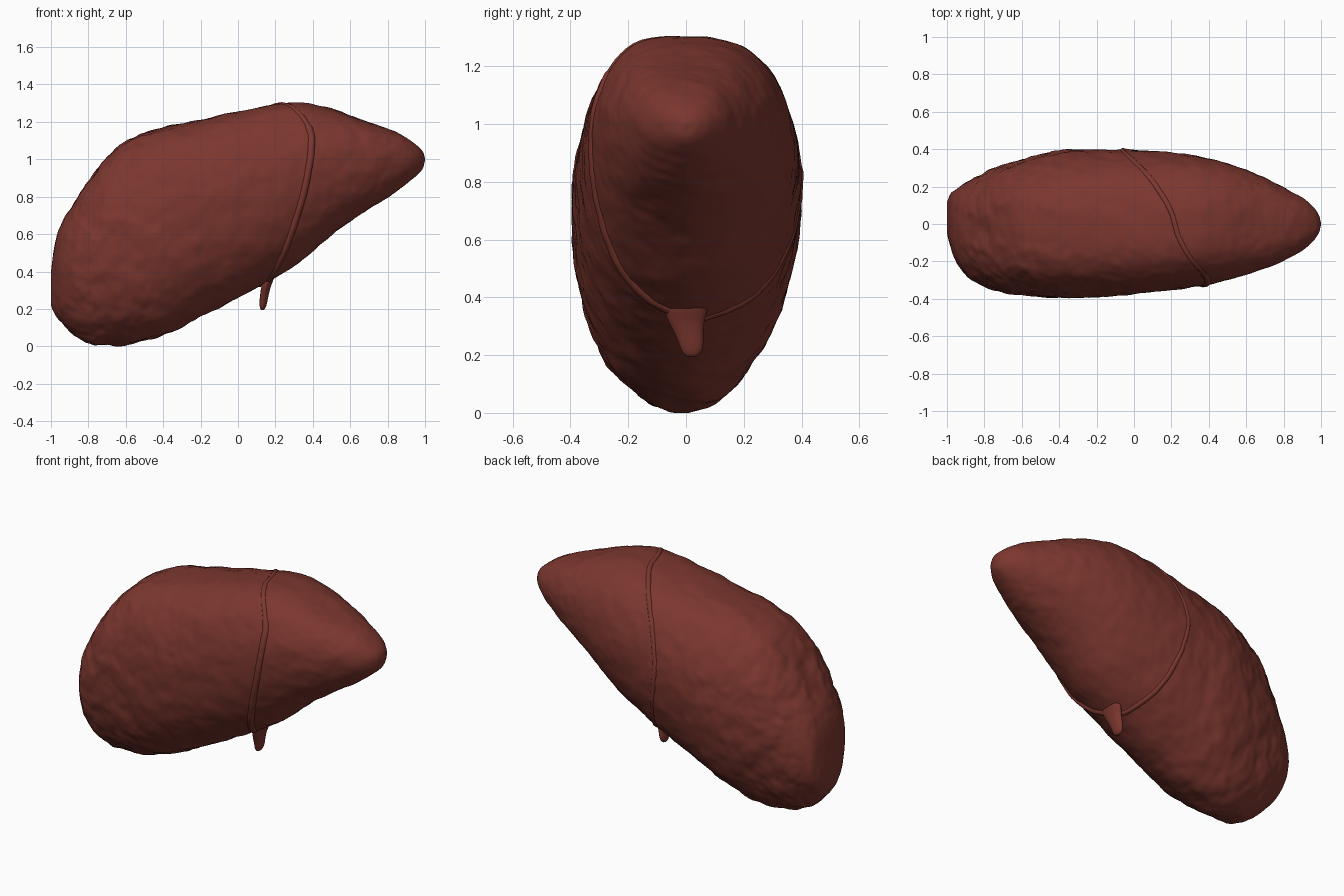
import bpy, bmesh, math
from mathutils import Vector, noise

if "Cube" in bpy.data.objects:
    bpy.data.objects.remove(bpy.data.objects["Cube"])

# Liver sections: x, bottom z, top z, front y, back y
SECTIONS = [
    (-1.0, 0.22, 0.40, -0.05, 0.12), (-0.98, 0.17, 0.54, -0.13, 0.165),
    (-0.95, 0.13, 0.64, -0.205, 0.185), (-0.9, 0.08, 0.735, -0.27, 0.22),
    (-0.8, 0.02, 0.88, -0.335, 0.27), (-0.7, 0.01, 1.02, -0.365, 0.31),
    (-0.6, 0.005, 1.095, -0.38, 0.345), (-0.4, 0.06, 1.17, -0.395, 0.39),
    (-0.2, 0.16, 1.21, -0.39, 0.395), (0.0, 0.26, 1.255, -0.375, 0.395),
    (0.3, 0.43, 1.305, -0.34, 0.37), (0.5, 0.595, 1.268, -0.30, 0.325),
    (0.7, 0.73, 1.20, -0.24, 0.25), (0.8, 0.795, 1.162, -0.195, 0.195),
    (0.9, 0.87, 1.113, -0.14, 0.14), (0.96, 0.92, 1.072, -0.09, 0.09),
    (0.99, 0.955, 1.038, -0.043, 0.043), (1.0, 0.995, 1.005, -0.004, 0.004)]

# Ligament ridge: x, angle around the section (0 top, 90 front, -90 back)
RIDGE = [(0.14, 180), (0.22, 150), (0.30, 123), (0.36, 99), (0.39, 72),
         (0.37, 46), (0.22, 0), (0.12, -25), (0.0, -54), (-0.06, -85),
         (0.0, -122), (0.07, -152), (0.13, -180)]


def slope(rows, i, k):
    a, b = rows[max(i - 1, 0)], rows[min(i + 1, len(rows) - 1)]
    return (b[k] - a[k]) / (b[0] - a[0])


def spline(rows, x):
    """Smooth interpolation of every column at x."""
    i = 0
    while i < len(rows) - 2 and x > rows[i + 1][0]:
        i += 1
    a, b = rows[i], rows[i + 1]
    h = b[0] - a[0]
    t = (x - a[0]) / h
    out = []
    for k in range(1, len(a)):
        out.append((2*t**3 - 3*t*t + 1) * a[k] + (t**3 - 2*t*t + t) * h * slope(rows, i, k)
                   + (3*t*t - 2*t**3) * b[k] + (t**3 - t*t) * h * slope(rows, i + 1, k))
    return out


def surface(x, ang):
    """Section is full on top, keeled below, widest above its middle."""
    z0, z1, yf, yb = spline(SECTIONS, x)
    c, s = math.cos(ang), math.sin(ang)
    if s > 0:
        e, half = (0.68 if c > 0 else 0.88), -yf
    else:
        e, half = (0.75 if c > 0 else 1.08), yb
    y = -math.copysign(abs(s) ** e, s) * half
    zc = z0 + 0.56 * (z1 - z0)
    return Vector((x, y, zc + c * (z1 - zc if c > 0 else zc - z0)))


def lumps(p):
    """Organic unevenness, stronger at the thick end."""
    k = 0.5 + 0.6 * max(0.0, min(1.0, -p.x + 0.2))
    k *= min(1.0, (1.02 - abs(p.x)) * 6)
    return k * (0.009 * noise.noise(p * 5) + 0.009 * noise.noise(p * 11 + Vector((7, 3, 1)))
                + 0.005 * noise.noise(p * 24))


def make_object(name, bm):
    bmesh.ops.recalc_face_normals(bm, faces=bm.faces[:])
    for f in bm.faces:
        f.smooth = True
    me = bpy.data.meshes.new(name)
    bm.to_mesh(me)
    bm.free()
    me.materials.append(red)
    ob = bpy.data.objects.new(name, me)
    bpy.context.collection.objects.link(ob)
    return ob


def skin(bm, rings):
    """Bridge equal rings of points and cap both ends."""
    vr = [[bm.verts.new(p) for p in r] for r in rings]
    n = len(vr[0])
    for a, b in zip(vr, vr[1:]):
        for j in range(n):
            bm.faces.new((a[j], a[(j + 1) % n], b[(j + 1) % n], b[j]))
    bm.faces.new(vr[0])
    bm.faces.new(vr[-1])


red = bpy.data.materials.new("liver red")
red.diffuse_color = (0.2, 0.038, 0.028, 1)
red.use_nodes = True
red.node_tree.nodes["Principled BSDF"].inputs["Base Color"].default_value = red.diffuse_color

# Main body
NX, NA = 220, 160
bm = bmesh.new()
skin(bm, [[surface(-math.cos(math.pi * i / NX), 2 * math.pi * j / NA) for j in range(NA)]
          for i in range(NX + 1)])
bmesh.ops.recalc_face_normals(bm, faces=bm.faces[:])
bm.normal_update()
moves = [(v, v.normal * lumps(v.co)) for v in bm.verts]
for v, d in moves:
    v.co += d
    v.co.z = max(v.co.z, 0.0)
    v.co.x = max(-1.0, min(1.0, v.co.x))
make_object("liver_body", bm)

# Ligament ridge wrapping around the body
rows = [(i, x, math.radians(a)) for i, (x, a) in enumerate(RIDGE)]
pts = []
for i in range(121):
    x, a = spline(rows, i / 10)
    p = surface(x, a)
    z0, z1, _, _ = spline(SECTIONS, x)
    inward = (Vector((x, 0, (z0 + z1) / 2)) - p).normalized()
    pts.append(p + inward * (0.012 - lumps(p)))
bm = bmesh.new()
rings = []
for i, p in enumerate(pts):
    t = (pts[min(i + 1, 120)] - pts[max(i - 1, 0)]).normalized()
    u = t.cross(Vector((1, 0.01, 0))).normalized()
    w = t.cross(u)
    r = 0.022 if i < 50 else 0.018
    rings.append([p + r * (u * math.cos(q * math.pi / 6) + w * math.sin(q * math.pi / 6))
                  for q in range(12)])
skin(bm, rings)
make_object("ligament_ridge", bm)

# Small hanging lobe: x, y, z, half thickness in x, half width in y
LOBE = [(0.175, 0.0, 0.40, 0.03, 0.08), (0.16, 0.0, 0.35, 0.028, 0.075),
        (0.148, 0.0, 0.315, 0.025, 0.062), (0.14, 0.012, 0.27, 0.023, 0.048),
        (0.135, 0.02, 0.23, 0.021, 0.042), (0.132, 0.02, 0.205, 0.016, 0.032),
        (0.131, 0.02, 0.193, 0.008, 0.015)]
bm = bmesh.new()
skin(bm, [[Vector((x + a * math.cos(q * math.pi / 12), y + b * math.sin(q * math.pi / 12), z))
           for q in range(24)] for x, y, z, a, b in LOBE])
lobe = make_object("hanging_lobe", bm)
sub = lobe.modifiers.new("smooth", 'SUBSURF')
sub.levels = sub.render_levels = 1
